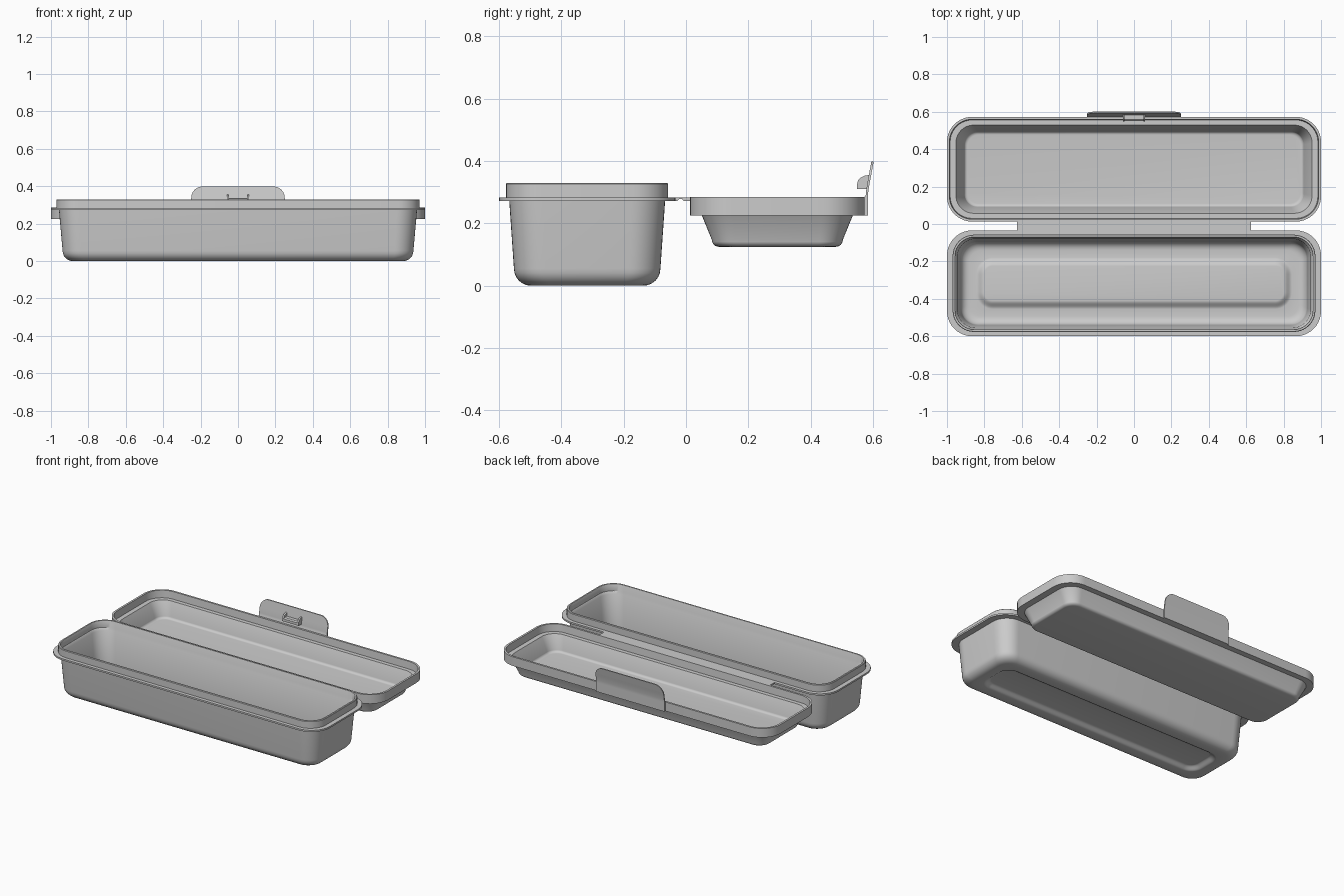
import bpy, bmesh
from math import sin, cos, pi

if "Cube" in bpy.data.objects:
    bpy.data.objects.remove(bpy.data.objects["Cube"])

def finish(bm, name):
    bmesh.ops.recalc_face_normals(bm, faces=bm.faces)
    me = bpy.data.meshes.new(name)
    bm.to_mesh(me)
    bm.free()
    ob = bpy.data.objects.new(name, me)
    bpy.context.collection.objects.link(ob)
    bpy.ops.object.select_all(action='DESELECT')
    ob.select_set(True)
    bpy.context.view_layer.objects.active = ob
    bpy.ops.object.shade_smooth_by_angle(angle=0.6)
    return ob

def loft(name, cy, rings, seg=10):
    """Skin rounded rectangles (half x, half y, corner radius, z) and cap both ends."""
    bm = bmesh.new()
    loops = []
    for hx, hy, r, z in rings:
        loop = []
        for k, (sx, sy) in enumerate([(1, 1), (-1, 1), (-1, -1), (1, -1)]):
            for i in range(seg + 1):
                a = (k + i / seg) * pi / 2
                loop.append(bm.verts.new((sx * (hx - r) + r * cos(a),
                                          cy + sy * (hy - r) + r * sin(a), z)))
        loops.append(loop)
    n = len(loops[0])
    for a, b in zip(loops, loops[1:]):
        for i in range(n):
            j = (i + 1) % n
            bm.faces.new((a[i], a[j], b[j], b[i]))
    bm.faces.new(loops[0])
    bm.faces.new(loops[-1])
    return finish(bm, name)

def fillet(hx, hy, r, z, rad, n=6):
    """Rounded bottom edge, running from the flat bottom up to the wall."""
    out = []
    for i in range(n + 1):
        a = i / n * pi / 2
        d = rad * (1 - sin(a))
        out.append((hx - d, hy - d, max(r - d * 0.5, 0.02), z + rad * (1 - cos(a))))
    return out

def panel_ring(z0, z1, n=8):
    """Soft step of the raised floor panel, from its top out to the floor."""
    out = []
    for i in range(n + 1):
        t = i / n
        d = 0.045 * t
        out.append((0.80 + d, 0.093 + d, 0.045 + d, z1 + (z0 - z1) * (1 - cos(pi * t)) / 2))
    return out

def extrude_x(name, pts, x0, x1):
    """Extrude a y-z profile along x."""
    bm = bmesh.new()
    a = [bm.verts.new((x0, y, z)) for y, z in pts]
    b = [bm.verts.new((x1, y, z)) for y, z in pts]
    for i in range(len(pts)):
        j = (i + 1) % len(pts)
        bm.faces.new((a[i], a[j], b[j], b[i]))
    bm.faces.new(a)
    bm.faces.new(b)
    return finish(bm, name)

# Deep base: outside surface, flange, raised lip, then inside surface
outer = panel_ring(0, 0.022) + fillet(0.938, 0.235, 0.10, 0, 0.055)
outer += [(0.957, 0.25, 0.11, 0.272), (1.0, 0.283, 0.135, 0.272),
          (1.0, 0.283, 0.135, 0.283), (0.97, 0.26, 0.115, 0.283),
          (0.97, 0.26, 0.115, 0.327), (0.967, 0.257, 0.112, 0.33)]
inner = [(0.958, 0.248, 0.105, 0.33), (0.956, 0.246, 0.103, 0.327),
         (0.956, 0.246, 0.103, 0.285), (0.945, 0.238, 0.10, 0.27)]
inner += fillet(0.926, 0.223, 0.09, 0.012, 0.045)[::-1]
inner += panel_ring(0.012, 0.034)[::-1]
loft("base_tray", -0.317, outer + inner)

# Shallow lid lying open
lid = fillet(0.915, 0.21, 0.075, 0.125, 0.022)
lid += [(0.955, 0.242, 0.10, 0.225), (1.0, 0.28, 0.135, 0.225),
        (1.0, 0.28, 0.135, 0.285), (0.987, 0.267, 0.122, 0.285),
        (0.983, 0.263, 0.118, 0.237), (0.952, 0.236, 0.095, 0.237)]
lid += fillet(0.908, 0.202, 0.07, 0.136, 0.018)[::-1]
loft("lid", 0.293, lid)

# Living hinge strip with a thin fold line
extrude_x("hinge", [(-0.05, 0.272), (-0.027, 0.272), (-0.021, 0.279), (-0.013, 0.279),
                    (-0.008, 0.272), (0.018, 0.272), (0.018, 0.283), (-0.05, 0.283)],
          -0.625, 0.625)

# Latch tab: leaning plate with rounded upper corners
bm = bmesh.new()
rows = [(0.225, 0.573, 0.584), (0.285, 0.573, 0.584), (0.292, 0.577, 0.584),
        (0.305, 0.578, 0.585), (0.335, 0.583, 0.590)]
R = 0.06
for i in range(1, 10):
    t = sin(i / 9 * pi / 2)
    rows.append((0.338 + R * t, 0.5835 + 0.011 * t, 0.591 + 0.011 * t))
prev = None
for z, y0, y1 in rows:
    s = min(1, max(0, (z - 0.338) / R))
    w = 0.25 - R * (1 - (1 - s * s) ** 0.5)
    cur = [bm.verts.new(p) for p in ((-w, y0, z), (w, y0, z), (w, y1, z), (-w, y1, z))]
    if prev:
        for i in range(4):
            j = (i + 1) % 4
            bm.faces.new((prev[i], prev[j], cur[j], cur[i]))
    else:
        bm.faces.new(cur)
    prev = cur
bm.faces.new(prev)
finish(bm, "latch_tab")

# Latch catch: two side ribs joined by a low bar
rib = [(0.583, 0.31), (0.549, 0.31), (0.549, 0.327)]
rib += [(0.587 - 0.038 * cos(a), 0.327 + 0.028 * sin(a)) for a in (0.4, 0.8, 1.2, 1.57)]
for side in (-1, 1):
    extrude_x("catch_rib", rib, side * 0.05, side * 0.06)
extrude_x("catch_bar", [(0.583, 0.31), (0.55, 0.31), (0.55, 0.327),
                        (0.558, 0.333), (0.584, 0.333)], -0.05, 0.05)
